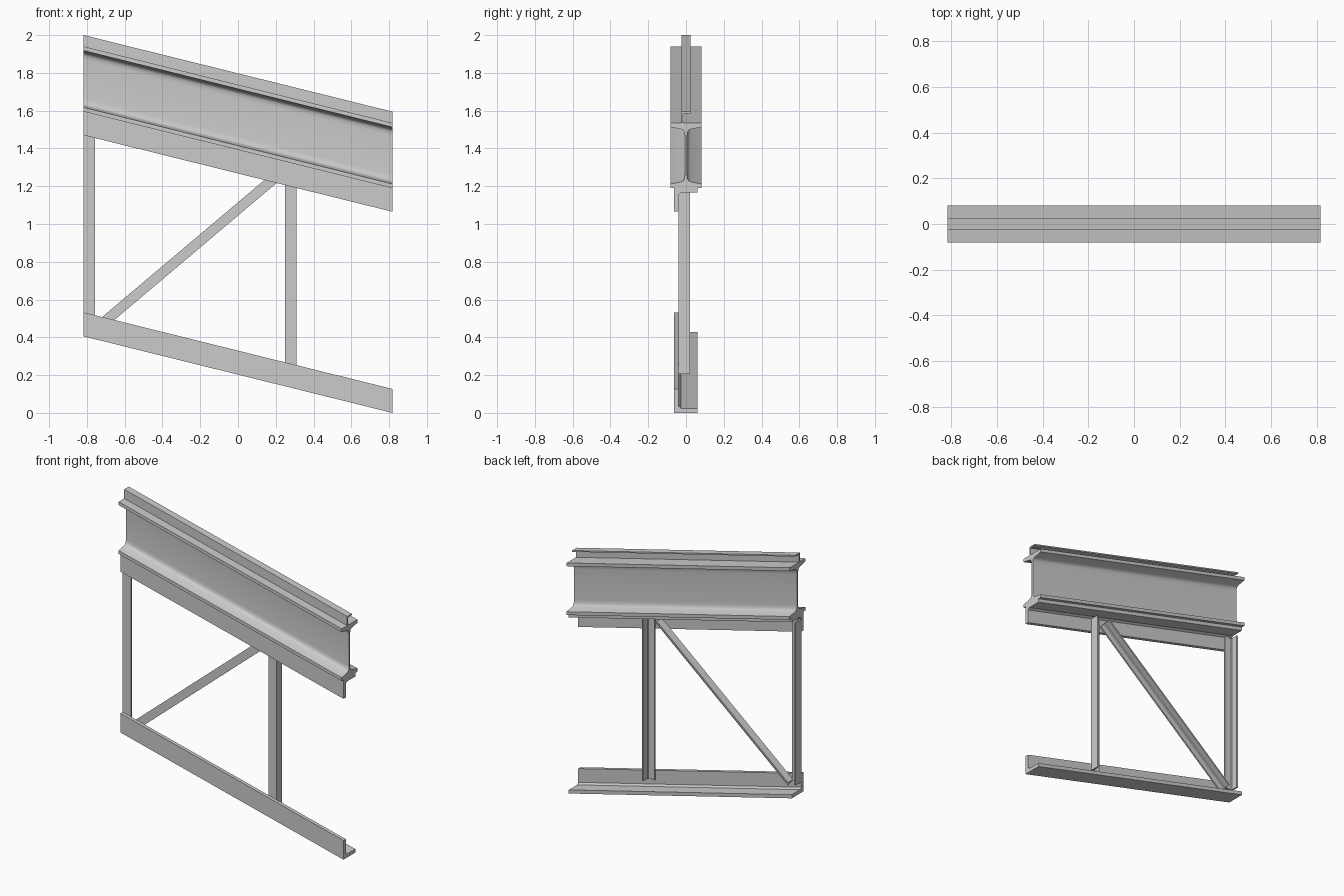
import bpy, bmesh
from mathutils import Vector

if "Cube" in bpy.data.objects:
    bpy.data.objects.remove(bpy.data.objects["Cube"])

X = 0.817        # half length of the sloping members
DROP = 0.405     # fall from left end to right end


def prism(name, start, travel, smooth=False):
    """Sweep a closed loop of 3D points along a vector."""
    bm = bmesh.new()
    face = bm.faces.new([bm.verts.new(p) for p in start])
    ret = bmesh.ops.extrude_face_region(bm, geom=[face], use_keep_orig=True)
    verts = [g for g in ret["geom"] if isinstance(g, bmesh.types.BMVert)]
    bmesh.ops.translate(bm, verts=verts, vec=travel)
    bmesh.ops.recalc_face_normals(bm, faces=bm.faces)
    me = bpy.data.meshes.new(name)
    bm.to_mesh(me)
    bm.free()
    ob = bpy.data.objects.new(name, me)
    bpy.context.collection.objects.link(ob)
    if smooth:
        bpy.context.view_layer.objects.active = ob
        ob.select_set(True)
        bpy.ops.object.shade_smooth_by_angle(angle=0.7)
        ob.select_set(False)
    return ob


def angle(w, h, t):
    """L section with its corner at the origin and a small inner chamfer."""
    c = t * 0.5
    return [(0, 0), (w, 0), (w, t), (t + c, t), (t, t + c), (t, h), (0, h)]


def sloped(name, profile, smooth=False):
    """Sloping member; profile is (y, z) at the high left end, cut vertically."""
    prism(name, [(-X, y, z) for y, z in profile], Vector((2 * X, 0, -DROP)), smooth)


# Lower chord angle, flat leg at the bottom
sloped("lower_chord", [(-0.063 + y, DROP + z) for y, z in angle(0.123, 0.127, 0.024)])
# Upper chord angle, flat leg under the beam
sloped("upper_chord", [(-0.063 + y, 1.595 - z) for y, z in angle(0.123, 0.125, 0.024)])
# Small rail angle on top of the beam
sloped("top_rail", [(-0.024 + y, 2.0 - z) for y, z in angle(0.048, 0.06, 0.009)])

# Main I-beam with tapered flanges and filleted web
quarter = [(0.082, 0), (0.082, 0.022), (0.024, 0.033), (0.014, 0.039),
           (0.008, 0.050), (0.006, 0.07)]
right = quarter + [(y, 0.345 - z) for y, z in reversed(quarter)]
loop = right + [(-y, z) for y, z in reversed(right)]
sloped("main_beam", [(y, 1.595 + z) for y, z in loop], smooth=True)

# Upright angles: front leg against the chords, side leg pointing back
for name, corner, side, z0, z1 in (("left_post", -X, 1, 0.475, 1.55),
                                   ("right_post", 0.31, -1, 0.205, 1.28)):
    prism(name, [(corner + side * u, -0.04 + v, z0) for u, v in angle(0.06, 0.06, 0.01)],
          Vector((0, 0, z1 - z0)))

# Diagonal brace angle, side leg along its upper edge
a, b = Vector((-0.74, 0, 0.455)), Vector((0.222, 0, 1.267))
d = (b - a).normalized()
up = Vector((-d.z, 0, d.x))
prism("diagonal_brace",
      [a + up * (0.027 - u) + Vector((0, -0.04 + v, 0)) for u, v in angle(0.054, 0.054, 0.01)],
      b - a)
